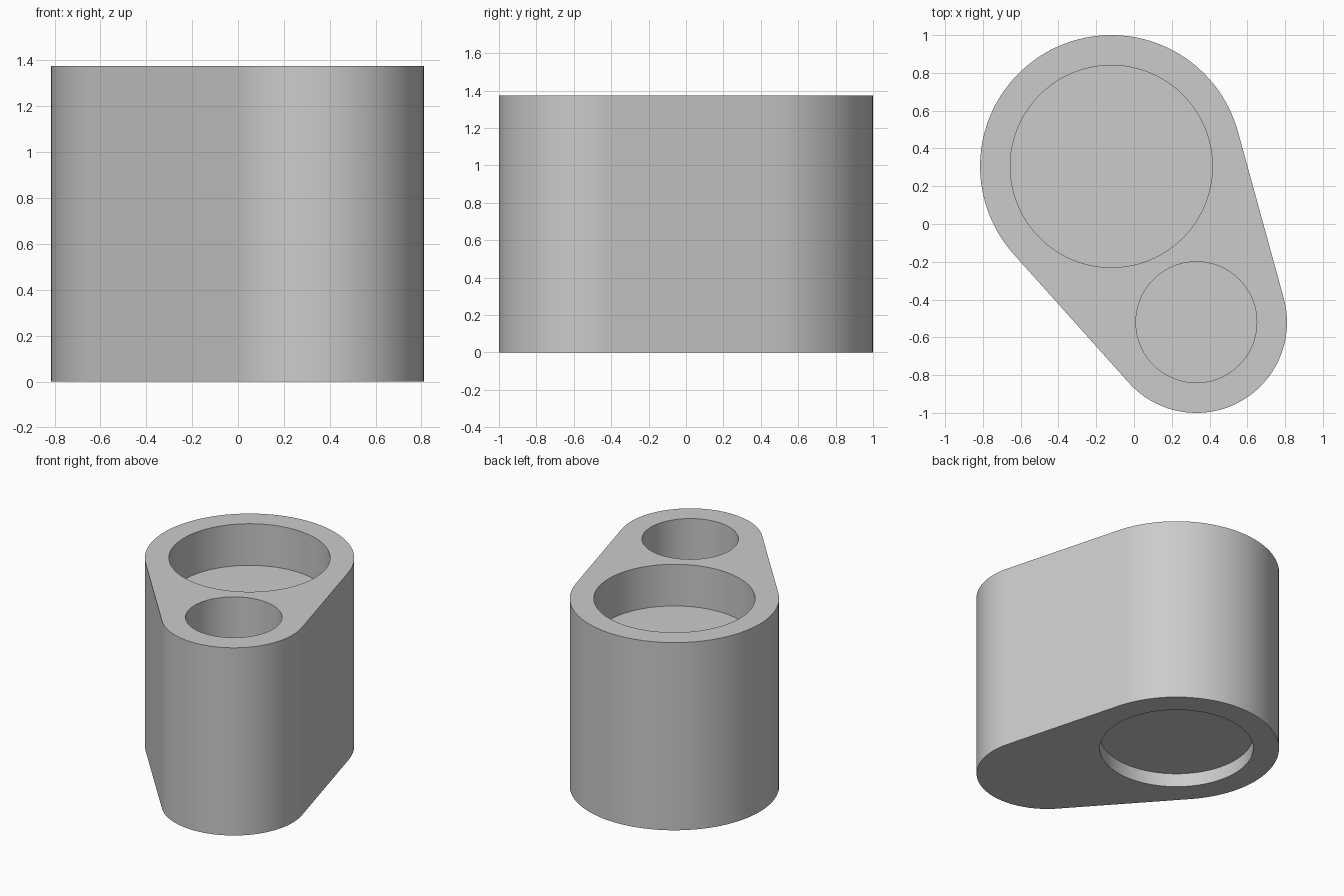
import bpy, bmesh
from math import cos, sin, pi, acos, atan2, hypot, radians

default = bpy.data.objects.get("Cube")
if default:
    bpy.data.objects.remove(default, do_unlink=True)

HEIGHT = 1.375
BIG, BIG_R = (-0.12, 0.305), 0.695
SMALL, SMALL_R = (0.33, -0.52), 0.48

grey = bpy.data.materials.new("light_grey")
grey.use_nodes = True
colour = (0.6, 0.6, 0.6, 1)
grey.diffuse_color = colour
grey.node_tree.nodes["Principled BSDF"].inputs["Base Color"].default_value = colour


def arc(centre, radius, start, end, steps):
    """Points along an arc, both ends included."""
    angles = [start + (end - start) * i / steps for i in range(steps + 1)]
    return [(centre[0] + radius * cos(a), centre[1] + radius * sin(a)) for a in angles]


def circle(centre, radius, steps=96):
    return arc(centre, radius, 0, 2 * pi, steps)[:-1]


bm = bmesh.new()


def ring(points, z):
    """Closed loop of vertices and edges at one height."""
    verts = [bm.verts.new((x, y, z)) for x, y in points]
    edges = [bm.edges.new((verts[i - 1], verts[i])) for i in range(len(verts))]
    return verts, edges


def wall(a, b):
    for i in range(len(a)):
        bm.faces.new((a[i - 1], a[i], b[i], b[i - 1]))


def pocket(centre, radius, z_rim, z_floor):
    """Blind round hole; returns the rim edges for the face around it."""
    points = circle(centre, radius)
    rim, edges = ring(points, z_rim)
    floor, _ = ring(points, z_floor)
    wall(rim, floor)
    bm.faces.new(floor)
    return edges


# Outer outline: two arcs joined by their common tangents
dx, dy = SMALL[0] - BIG[0], SMALL[1] - BIG[1]
axis = atan2(dy, dx)
spread = acos((BIG_R - SMALL_R) / hypot(dx, dy))
outline = arc(BIG, BIG_R, axis + spread, axis + 2 * pi - spread, 72)
outline += arc(SMALL, SMALL_R, axis - spread, axis + spread, 56)

bottom, bottom_edges = ring(outline, 0)
top, top_edges = ring(outline, HEIGHT)
wall(bottom, top)

# Two pockets in the top and a shallow recess underneath
top_edges += pocket(BIG, 0.535, HEIGHT, HEIGHT - 0.305)
top_edges += pocket(SMALL, 0.32, HEIGHT, HEIGHT - 0.305)
bottom_edges += pocket(BIG, 0.52, 0, 0.1)

# Flat end faces around the holes
for edges, z in ((top_edges, 1), (bottom_edges, -1)):
    bmesh.ops.triangle_fill(bm, edges=edges, use_beauty=True, normal=(0, 0, z))
bmesh.ops.recalc_face_normals(bm, faces=bm.faces[:])

mesh = bpy.data.meshes.new("holder_body")
bm.to_mesh(mesh)
bm.free()
mesh.materials.append(grey)
body = bpy.data.objects.new("holder_body", mesh)
bpy.context.collection.objects.link(body)

bpy.ops.object.select_all(action='DESELECT')
body.select_set(True)
bpy.context.view_layer.objects.active = body
bpy.ops.object.shade_smooth_by_angle(angle=radians(30))
